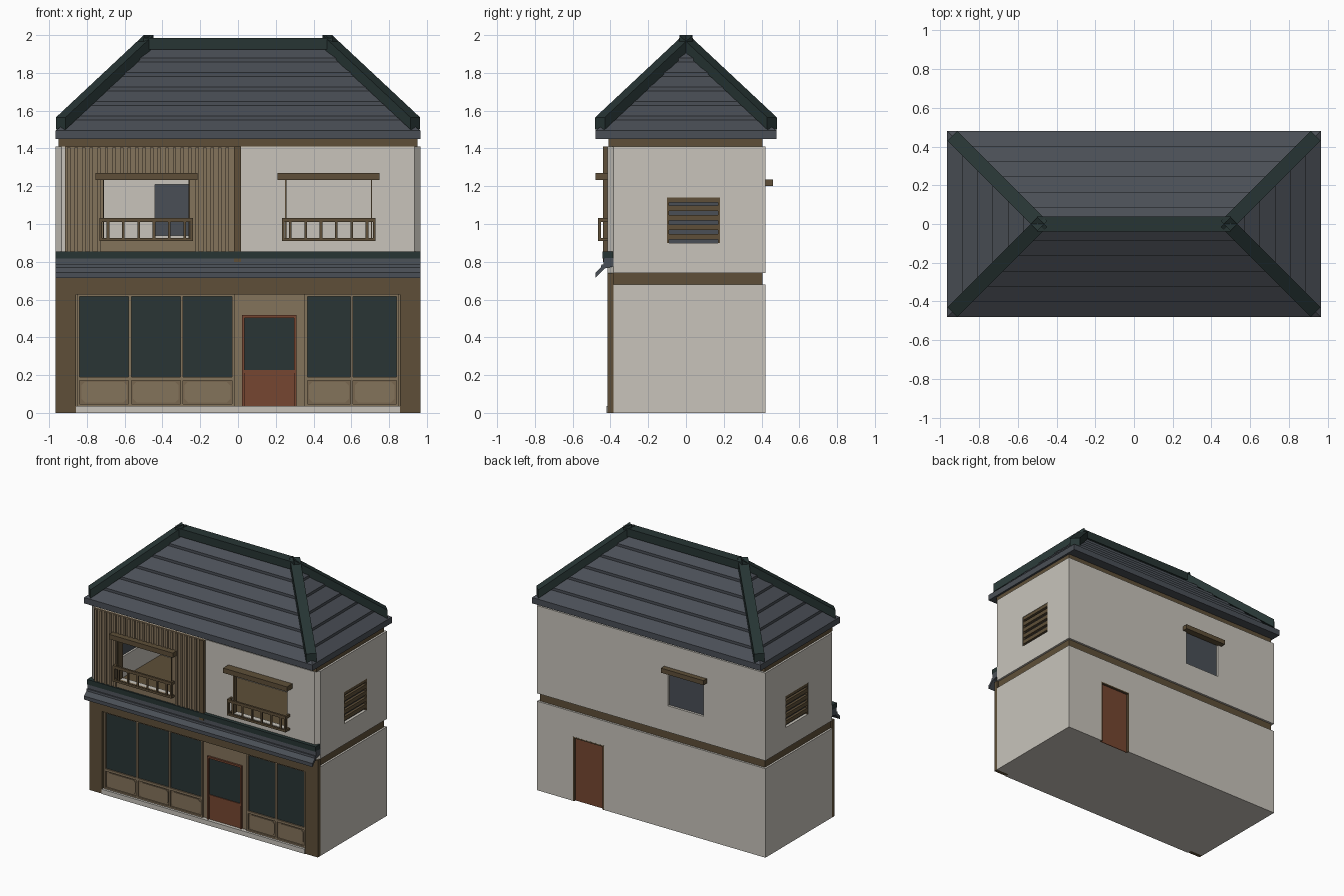
import bpy
import bmesh
import math
from mathutils import Vector

old = bpy.data.objects.get("Cube")
if old:
    bpy.data.objects.remove(old)


def material(name, r, g, b):
    # 8-bit display colour to linear
    lin = [((c / 255 + 0.055) / 1.055) ** 2.4 for c in (r, g, b)] + [1]
    m = bpy.data.materials.new(name)
    m.use_nodes = True
    m.diffuse_color = lin
    m.node_tree.nodes["Principled BSDF"].inputs["Base Color"].default_value = lin
    return m


PLASTER = material("plaster", 200, 196, 187)
DARK = material("dark_wood", 94, 79, 56)
LIGHT = material("light_wood", 132, 115, 91)
MID = material("panel_wood", 120, 103, 80)
GLASS = material("dark_glass", 41, 53, 53)
TILE = material("roof_tile", 74, 79, 86)
RIDGE = material("ridge_tile", 39, 53, 52)
RED = material("red_wood", 118, 70, 49)


def finish(name, bm, mat):
    bmesh.ops.recalc_face_normals(bm, faces=bm.faces)
    mesh = bpy.data.meshes.new(name)
    bm.to_mesh(mesh)
    bm.free()
    mesh.materials.append(mat)
    ob = bpy.data.objects.new(name, mesh)
    bpy.context.collection.objects.link(ob)
    return ob


def add_box(bm, x, y, z):
    vs = bmesh.ops.create_cube(bm, size=1)["verts"]
    for v in vs:
        v.co = [(a + b) / 2 + c * (b - a) for (a, b), c in zip((x, y, z), v.co)]


def boxes(name, mat, *items):
    bm = bmesh.new()
    for x, y, z in items:
        add_box(bm, x, y, z)
    return finish(name, bm, mat)


def prism(name, mat, base, offset):
    # polygon swept along an offset
    bm = bmesh.new()
    face = bm.faces.new([bm.verts.new(p) for p in base])
    out = bmesh.ops.extrude_face_region(bm, geom=[face])
    bmesh.ops.translate(bm, vec=offset, verts=[v for v in out["geom"] if isinstance(v, bmesh.types.BMVert)])
    return finish(name, bm, mat)


def cut(ob, x, y, z):
    cutter = boxes("cutter", PLASTER, (x, y, z))
    cutter.hide_render = True
    mod = ob.modifiers.new("opening", "BOOLEAN")
    mod.operation = "DIFFERENCE"
    mod.solver = "EXACT"
    mod.object = cutter
    bpy.context.view_layer.objects.active = ob
    bpy.ops.object.modifier_apply(modifier=mod.name)
    bpy.data.objects.remove(cutter)


W = 0.965           # half width
FRONT, BACK = -0.385, 0.42

# Ground floor and the recessed timber bands
lower = boxes("lower_walls", PLASTER, ((-W, W), (FRONT, BACK), (0, 0.68)))
cut(lower, (0.4, 0.66), (0.4, 0.5), (-0.1, 0.49))
boxes("floor_band", DARK, ((-W + 0.015, W - 0.015), (FRONT, 0.405), (0.68, 0.74)))
boxes("eave_band", DARK, ((-W + 0.015, W - 0.015), (-0.41, 0.405), (1.41, 1.45)))
boxes("back_door", RED, ((0.41, 0.65), (0.395, 0.405), (0, 0.48)))
boxes("back_door_frame", DARK,
      ((0.4, 0.41), (0.395, 0.421), (0, 0.48)), ((0.65, 0.66), (0.395, 0.421), (0, 0.48)),
      ((0.4, 0.66), (0.395, 0.421), (0.48, 0.49)))

# Upper storey shell with chamfered front corners
outline = [(-W, BACK), (-W, FRONT), (-0.935, -0.415), (0.935, -0.415), (W, FRONT), (W, BACK)]
upper = prism("upper_walls", PLASTER, [(x, y, 0.74) for x, y in outline], (0, 0, 0.67))
cut(upper, (-0.92, 0.92), (-0.375, 0.38), (0.7, 1.45))
OPENINGS = [(-0.715, -0.255), (0.25, 0.71)]
for span in OPENINGS:
    cut(upper, span, (-0.5, -0.3), (0.91, 1.24))
cut(upper, (-0.44, -0.14), (0.3, 0.5), (0.94, 1.21))
for s in (-1, 1):
    cut(upper, sorted((s * 0.85, s * 1.0)), (-0.1, 0.18), (0.9, 1.14))

# Back window
boxes("back_window", TILE, ((-0.44, -0.14), (0.395, 0.402), (0.94, 1.21)))
boxes("back_window_hood", DARK, ((-0.47, -0.11), (0.41, 0.46), (1.2, 1.235)))

# Louvred side windows
for side, s in (("right", -1), ("left", 1)):
    boxes(side + "_louvre_glass", TILE, (sorted((s * 0.935, s * 0.943)), (-0.1, 0.18), (0.9, 1.14)))
    depth = sorted((s * 0.94, s * 0.962))
    slats = [(depth, (-0.1, 0.18), (0.918 + i * 0.05, 0.948 + i * 0.05)) for i in range(4)]
    frame = [(depth, (y, y + 0.01), (0.9, 1.14)) for y in (-0.1, 0.17)]
    boxes(side + "_louvre", DARK, *slats, *frame, (depth, (-0.1, 0.18), (1.115, 1.14)))

# Boarded panel around the right-hand upper window
x0, x1 = OPENINGS[0]
Y = (-0.43, -0.41)
boxes("boarded_panel", LIGHT,
      ((-0.915, x0), Y, (0.8, 1.41)), ((x1, -0.02), Y, (0.8, 1.41)),
      ((x0, x1), Y, (0.8, 0.91)), ((x0, x1), Y, (1.24, 1.41)))
battens = []
for i in range(22):
    x = -0.905 + i * 0.04
    b = (x, x + 0.018)
    if x0 - 0.02 < x < x1:
        battens += [(b, (-0.438, -0.43), (1.24, 1.405))]
    else:
        battens += [(b, (-0.438, -0.43), (0.84, 1.405))]
boxes("panel_battens", LIGHT, *battens)
boxes("centre_post", DARK, ((-0.022, 0.017), (-0.44, -0.4), (0.8, 1.41)))

# Upper front windows: jambs, hoods and railings
for side, (a, b), face in (("right", OPENINGS[0], -0.438), ("left", OPENINGS[1], -0.416)):
    boxes(side + "_window_jambs", DARK,
          ((a, a + 0.006), (face, -0.375), (0.91, 1.24)), ((b - 0.006, b), (face, -0.375), (0.91, 1.24)))
    boxes(side + "_window_hood", DARK, ((a - 0.04, b + 0.04), (-0.48, -0.41), (1.233, 1.27)))
    l, r = a - 0.018, b + 0.018
    rail_y = (-0.465, -0.45)
    bars = [((l, r), rail_y, (1.01, 1.032)), ((l, r), rail_y, (0.91, 0.926))]
    for i in range(6):
        x = l + 0.045 + i * (r - l - 0.09) / 5
        bars.append(((x - 0.007, x + 0.007), (-0.462, -0.453), (0.92, 1.02)))
    for x in (l, r - 0.014):
        bars += [((x, x + 0.014), (-0.465, -0.45), (0.91, 1.032))]
        bars += [((x, x + 0.014), (-0.455, -0.41), z) for z in ((0.91, 0.926), (1.01, 1.032))]
    boxes(side + "_railing", DARK, *bars)

# Shopfront surround and step
COL = (-0.415, FRONT)
boxes("shop_surround", DARK,
      ((-W, -0.858), COL, (0, 0.74)), ((0.858, W), COL, (0, 0.74)), ((-0.858, 0.858), COL, (0.627, 0.74)))
boxes("front_step", PLASTER, ((-0.858, 0.858), (-0.42, FRONT), (0, 0.036)))
boxes("shop_panel", LIGHT, ((-0.858, 0.858), (-0.389, -0.38), (0.036, 0.627)))


def clipped_panel(name, x, z, c=0.018):
    (a, b), (d, e) = x, z
    pts = [(a + c, d), (b - c, d), (b, d + c), (b, e - c), (b - c, e), (a + c, e), (a, e - c), (a, d + c)]
    prism(name, LIGHT, [(u, -0.391, v) for u, v in pts], (0, -0.006, 0))


# Shop windows in two groups
groups = [(-0.845, -0.025, 3), (0.36, 0.845, 2)]
glass, kick, bars = [], [], []
n = 0
for a, b, count in groups:
    step = (b - a) / count
    for i in range(count):
        l, r = a + i * step + 0.006, a + (i + 1) * step - 0.006
        glass.append(((l, r), (-0.393, -0.388), (0.19, 0.615)))
        kick.append(((l, r), (-0.392, -0.388), (0.048, 0.172)))
        n += 1
        clipped_panel(f"kick_panel_{n}", (l + 0.01, r - 0.01), (0.056, 0.164))
    for i in range(count + 1):
        x = a + i * step
        bars.append(((x - 0.007, x + 0.007), (-0.402, -0.388), (0.036, 0.627)))
    for z in ((0.172, 0.19), (0.615, 0.627), (0.036, 0.048)):
        bars.append(((a, b), (-0.402, -0.388), z))
boxes("shop_glass", GLASS, *glass)
boxes("kick_recesses", MID, *kick)
boxes("shop_mullions", LIGHT, *bars)

# Shop door
boxes("front_door_frame", RED,
      ((0.02, 0.034), (-0.403, -0.385), (0.036, 0.517)), ((0.297, 0.311), (-0.403, -0.385), (0.036, 0.517)),
      ((0.02, 0.311), (-0.403, -0.385), (0.503, 0.517)), ((0.034, 0.297), (-0.4, -0.385), (0.21, 0.226)))
boxes("front_door_panel", RED, ((0.034, 0.297), (-0.394, -0.385), (0.036, 0.21)))
boxes("front_door_glass", GLASS, ((0.034, 0.297), (-0.394, -0.385), (0.226, 0.503)))

# Canopy between the storeys
profile = [(-0.385, 0.82), (-0.435, 0.82), (-0.438, 0.785), (-0.448, 0.785), (-0.45, 0.77),
           (-0.48, 0.742), (-0.48, 0.715), (-0.43, 0.765), (-0.385, 0.775)]
prism("canopy", TILE, [(-W, y, z) for y, z in profile], (2 * W, 0, 0))
boxes("canopy_ridge", RIDGE, ((-W, W), (-0.443, -0.386), (0.817, 0.855)))

# Stepped hip roof, lofted from shrinking rectangles
D, H, COURSES = 0.0785, 0.0765, 6
levels = [(0, 1.45), (0, 1.495)]
for i in range(COURSES):
    z = 1.495 + i * H
    levels += [((i + 1) * D, z + H - 0.02), ((i + 1) * D, z + H)]
bm = bmesh.new()
rings = []
for d, z in levels:
    hx, hy = W - d, 0.48 - d
    rings.append([bm.verts.new((sx * hx, sy * hy, z)) for sx, sy in ((-1, -1), (1, -1), (1, 1), (-1, 1))])
for low, high in zip(rings, rings[1:]):
    for k in range(4):
        bm.faces.new((low[k], low[(k + 1) % 4], high[(k + 1) % 4], high[k]))
bm.faces.new(rings[0])
bm.faces.new(rings[-1])
finish("roof", bm, TILE)

# Ridge and hip caps
boxes("roof_ridge", RIDGE, ((-0.5, 0.5), (-0.038, 0.038), (1.925, 1.985)))
for sx, xname in ((-1, "right"), (1, "left")):
    for sy, yname in ((-1, "front"), (1, "back")):
        along = Vector((sx, sy, 0)) / math.sqrt(2)
        side = Vector((-along.y, along.x, 0)) * 0.036
        foot = Vector((sx * 0.938, sy * 0.455, 1.5))
        top = Vector((sx * 0.473, -sy * 0.01, 1.935))
        lift = Vector((0, 0, 0.065))
        prism(f"{yname}_{xname}_hip", RIDGE,
              [foot - side, foot + side, foot + side + lift, foot - side + lift], top - foot)
